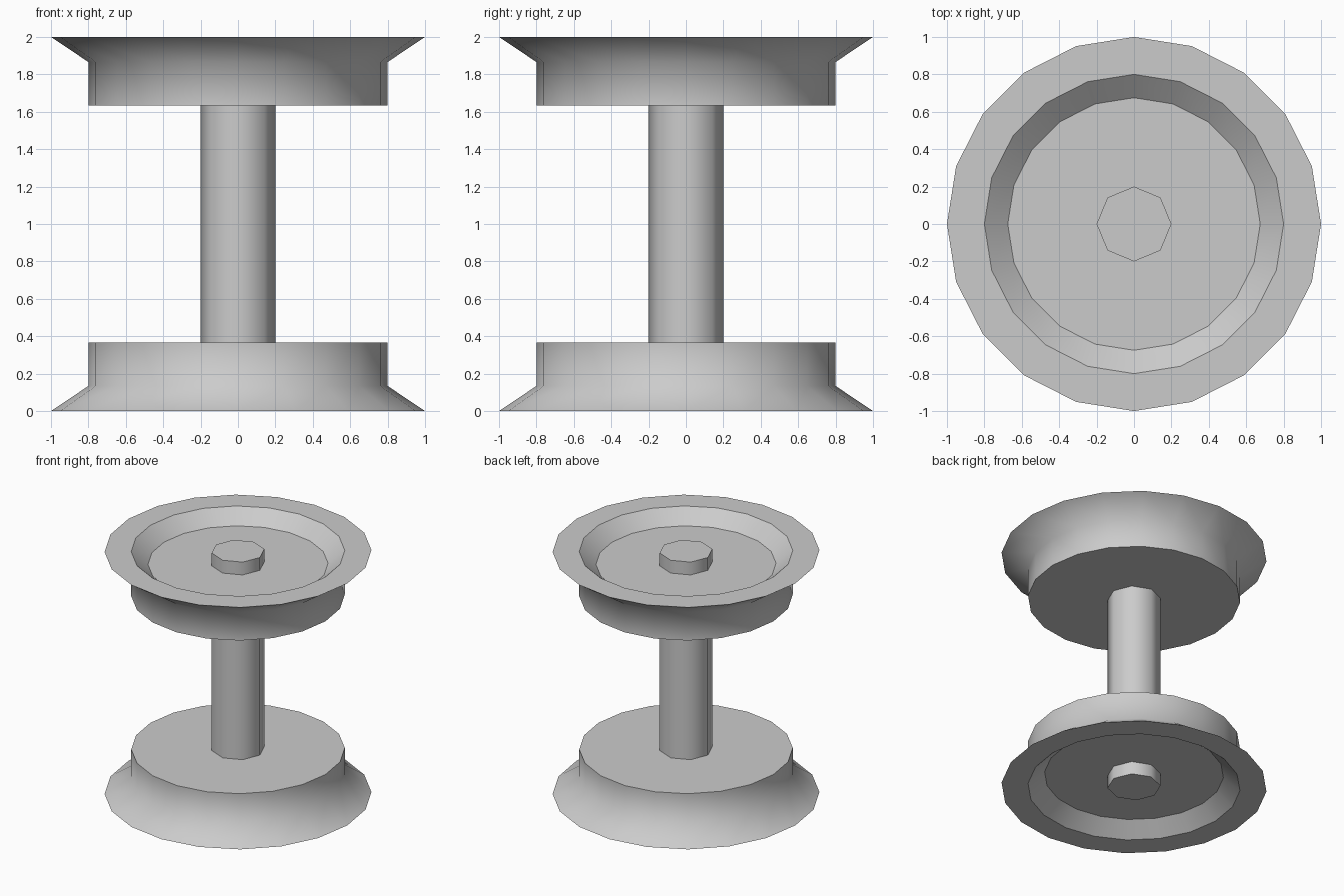
import bpy, bmesh, math

if "Cube" in bpy.data.objects:
    bpy.data.objects.remove(bpy.data.objects["Cube"])


def lathe(name, profile, sides):
    """Spin an (radius, z) profile around z, closing both ends with flat caps."""
    bm = bmesh.new()
    rings = []
    for r, z in profile:
        angles = [2 * math.pi * i / sides for i in range(sides)]
        rings.append([bm.verts.new((r * math.cos(a), r * math.sin(a), z)) for a in angles])
    for a, b in zip(rings, rings[1:]):
        for i in range(sides):
            j = (i + 1) % sides
            bm.faces.new((a[i], a[j], b[j], b[i]))
    bm.faces.new(rings[0])
    bm.faces.new(rings[-1])
    bmesh.ops.recalc_face_normals(bm, faces=bm.faces)
    # Smooth round walls, crisp borders on the flat faces
    for f in bm.faces:
        f.smooth = True
    for e in bm.edges:
        e.smooth = not any(abs(f.normal.z) > 0.99 for f in e.link_faces)
    mesh = bpy.data.meshes.new(name)
    bm.to_mesh(mesh)
    bm.free()
    obj = bpy.data.objects.new(name, mesh)
    bpy.context.collection.objects.link(obj)
    return obj


# Wheel section: recessed outer face, rim, flared flange, tread, inner face
wheel = [(0.675, 0.106), (0.8, 0.0), (1.0, 0.0), (0.8, 0.134), (0.8, 0.367)]
lathe("lower_wheel", wheel, 20)
lathe("upper_wheel", [(r, 2 - z) for r, z in wheel], 20)

# Axle running through both wheels
lathe("axle", [(0.2, 0.0), (0.2, 2.0)], 8)
